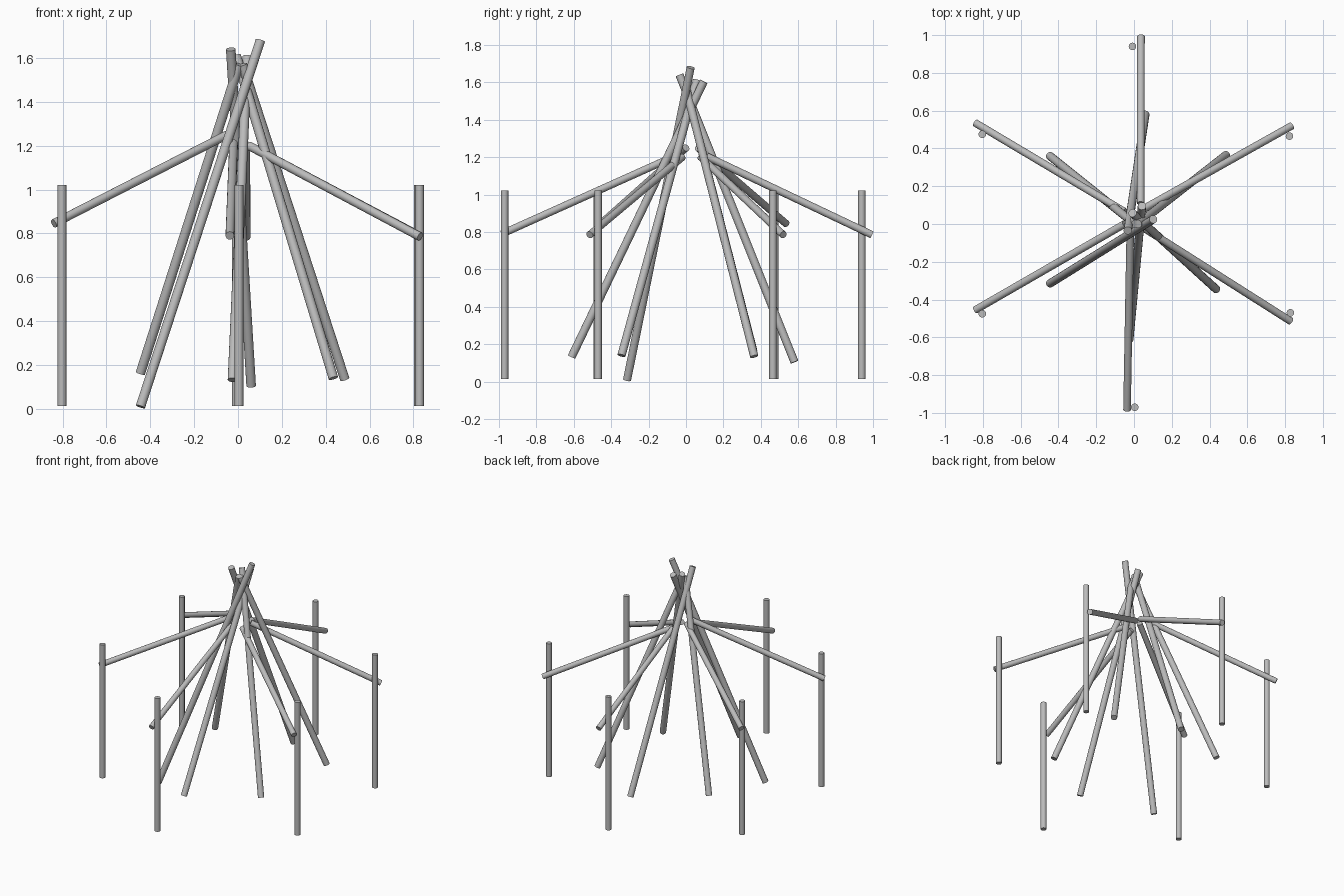
import bpy
from math import radians
from mathutils import Vector

cube = bpy.data.objects.get("Cube")
if cube:
    bpy.data.objects.remove(cube, do_unlink=True)

# Single light grey for all timber
GREY = (0.5, 0.5, 0.5, 1)
wood = bpy.data.materials.new("grey_timber")
wood.use_nodes = True
wood.diffuse_color = GREY
wood.node_tree.nodes["Principled BSDF"].inputs["Base Color"].default_value = GREY


def pole(name, start, end, radius):
    """Round timber with flat ends between two points."""
    a, b = Vector(start), Vector(end)
    bpy.ops.mesh.primitive_cylinder_add(
        vertices=16, radius=radius, depth=(b - a).length,
        location=(a + b) / 2,
        rotation=(b - a).to_track_quat('Z', 'Y').to_euler())
    obj = bpy.context.object
    obj.name = name
    obj.data.materials.append(wood)
    bpy.ops.object.shade_smooth_by_angle(angle=radians(40))


# Outer ring of upright posts
posts = {
    "back": (-0.008, 0.94),
    "back_left": (0.823, 0.465),
    "front_left": (0.828, -0.47),
    "front": (0.004, -0.97),
    "front_right": (-0.803, -0.475),
    "back_right": (-0.803, 0.475),
}
for side, (x, y) in posts.items():
    pole("post_" + side, (x, y, 0.013), (x, y, 1.022), 0.02)

# Sloping rafters from the posts to the centre
rafters = {
    "back": ((0.037, 0.995, 0.785), (0.035, 0.11, 1.205)),
    "back_left": ((0.835, 0.52, 0.785), (0.05, 0.08, 1.2)),
    "front_left": ((0.83, -0.515, 0.785), (0.05, -0.02, 1.2)),
    "front": ((-0.037, -0.985, 0.79), (-0.02, -0.05, 1.21)),
    "front_right": ((-0.84, -0.455, 0.845), (-0.05, 0.0, 1.25)),
    "back_right": ((-0.84, 0.535, 0.845), (-0.05, 0.065, 1.25)),
}
for side, (outer, inner) in rafters.items():
    pole("rafter_" + side, outer, inner, 0.02)

# Long leaning poles crossing at the peak
leaners = {
    "back": ((0.06, 0.58, 0.105), (-0.033, -0.035, 1.64)),
    "back_left": ((0.487, 0.365, 0.135), (0.02, 0.0, 1.57)),
    "front_left": ((0.435, -0.345, 0.14), (-0.008, 0.058, 1.61)),
    "front": ((-0.025, -0.612, 0.132), (0.042, 0.095, 1.605)),
    "front_right": ((-0.445, -0.315, 0.01), (0.102, 0.025, 1.68)),
    "back_right": ((-0.445, 0.36, 0.163), (0.005, 0.0, 1.57)),
}
for side, (foot, tip) in leaners.items():
    pole("leaning_pole_" + side, foot, tip, 0.022)
